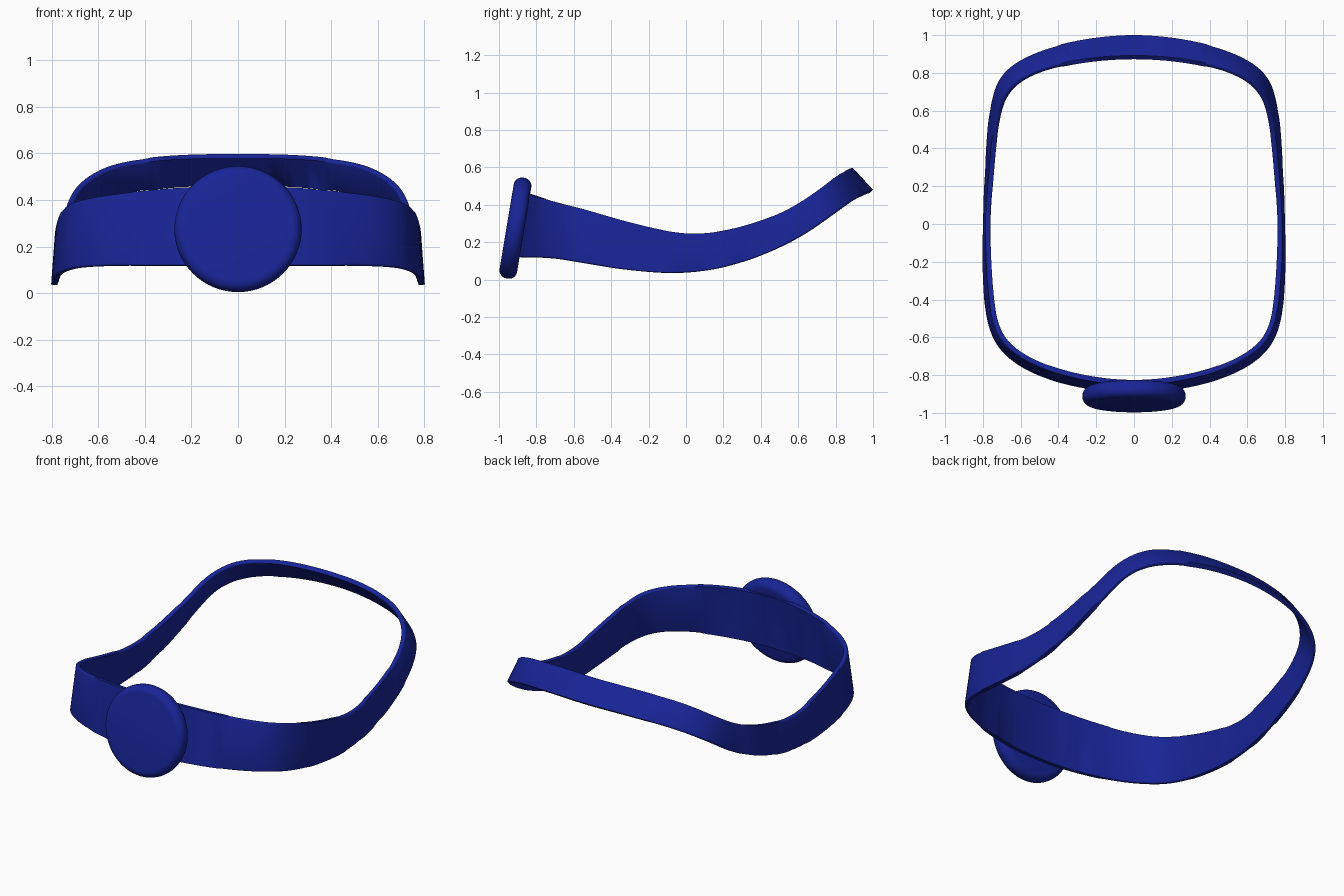
import bpy, bmesh, math
from mathutils import Vector, Matrix

if "Cube" in bpy.data.objects:
    bpy.data.objects.remove(bpy.data.objects["Cube"])

blue = bpy.data.materials.new("blue")
blue.diffuse_color = (0.009, 0.018, 0.31, 1)
blue.use_nodes = True
blue.node_tree.nodes["Principled BSDF"].inputs["Base Color"].default_value = blue.diffuse_color


def finish(name, bm):
    bmesh.ops.recalc_face_normals(bm, faces=bm.faces)
    mesh = bpy.data.meshes.new(name)
    bm.to_mesh(mesh)
    bm.free()
    mesh.materials.append(blue)
    ob = bpy.data.objects.new(name, mesh)
    bpy.context.collection.objects.link(ob)
    bpy.ops.object.select_all(action='DESELECT')
    ob.select_set(True)
    bpy.context.view_layer.objects.active = ob
    bpy.ops.object.shade_smooth_by_angle(angle=math.radians(40))
    return ob


def smooth_loop(pts, steps):
    """Closed Catmull-Rom curve through the points, then faired without shrinking."""
    n, out = len(pts), []
    for i in range(n):
        a, b, c, d = (pts[(i + k) % n] for k in (-1, 0, 1, 2))
        for s in range(steps):
            t = s / steps
            out.append(0.5 * (2 * b + (c - a) * t + (2 * a - 5 * b + 4 * c - d) * t * t
                              + (3 * b - a - 3 * c + d) * t ** 3))
    m = len(out)
    for _ in range(40):
        for f in (0.5, -0.51):
            out = [p + f * ((out[i - 1] + out[(i + 1) % m]) / 2 - p) for i, p in enumerate(out)]
    return out


def mirrored(half):
    pts = [Vector(p) for p in half]
    return pts + [Vector((-p.x, p.y, p.z)) for p in pts[-2:0:-1]]


# Band: outer lower and upper edges of the right half, from back to front
lower = [(0, 1.0, .48), (.3, .97, .468), (.55, .895, .425), (.705, .78, .345), (.765, .59, .22),
         (.788, .3, .095), (.8, 0, .038), (.799, -.3, .053), (.77, -.54, .088),
         (.68, -.695, .112), (.5, -.805, .12), (.25, -.872, .12), (0, -.892, .12)]
upper = [(0, .892, .597), (.29, .87, .59), (.54, .805, .553), (.685, .69, .468), (.742, .51, .36),
         (.769, .26, .275), (.786, 0, .247), (.776, -.3, .306), (.742, -.53, .372),
         (.655, -.665, .405), (.48, -.765, .432), (.24, -.83, .453), (0, -.852, .46)]
low, up = smooth_loop(mirrored(lower), 7), smooth_loop(mirrored(upper), 7)
n, thick = len(low), 0.027
bm = bmesh.new()
rings = []
for i in range(n):
    mid = lambda k: low[k % n] + up[k % n]
    normal = (mid(i + 1) - mid(i - 1)).cross(up[i] - low[i]).normalized()
    if normal.dot(Vector((low[i].x, low[i].y, 0))) < 0:
        normal = -normal
    inner = -normal * thick
    rings.append([bm.verts.new(p) for p in (low[i], up[i], up[i] + inner, low[i] + inner)])
for i in range(n):
    a, b = rings[i], rings[(i + 1) % n]
    for k in range(4):
        bm.faces.new((a[k], a[(k + 1) % 4], b[(k + 1) % 4], b[k]))
rails = [bm.edges.get((rings[i][k], rings[(i + 1) % n][k])) for i in range(n) for k in range(4)]
bmesh.ops.bevel(bm, geom=rails, offset=0.009, segments=3, profile=0.5, affect='EDGES')
finish("head_band", bm)

# Round front disc with a soft rim, leaning back with the band
bm = bmesh.new()
bmesh.ops.create_cone(bm, cap_ends=True, segments=64, radius1=.273, radius2=.273, depth=.095)
rim = [e for e in bm.edges if abs(e.verts[0].co.z - e.verts[1].co.z) < 1e-5]
bmesh.ops.bevel(bm, geom=rim, offset=0.043, segments=6, profile=0.5, affect='EDGES')
tilt = Matrix.Translation((0, -.912, .275)) @ Matrix.Rotation(math.radians(90 - 9.5), 4, 'X')
bmesh.ops.transform(bm, matrix=tilt, verts=bm.verts)
finish("front_disc", bm)
